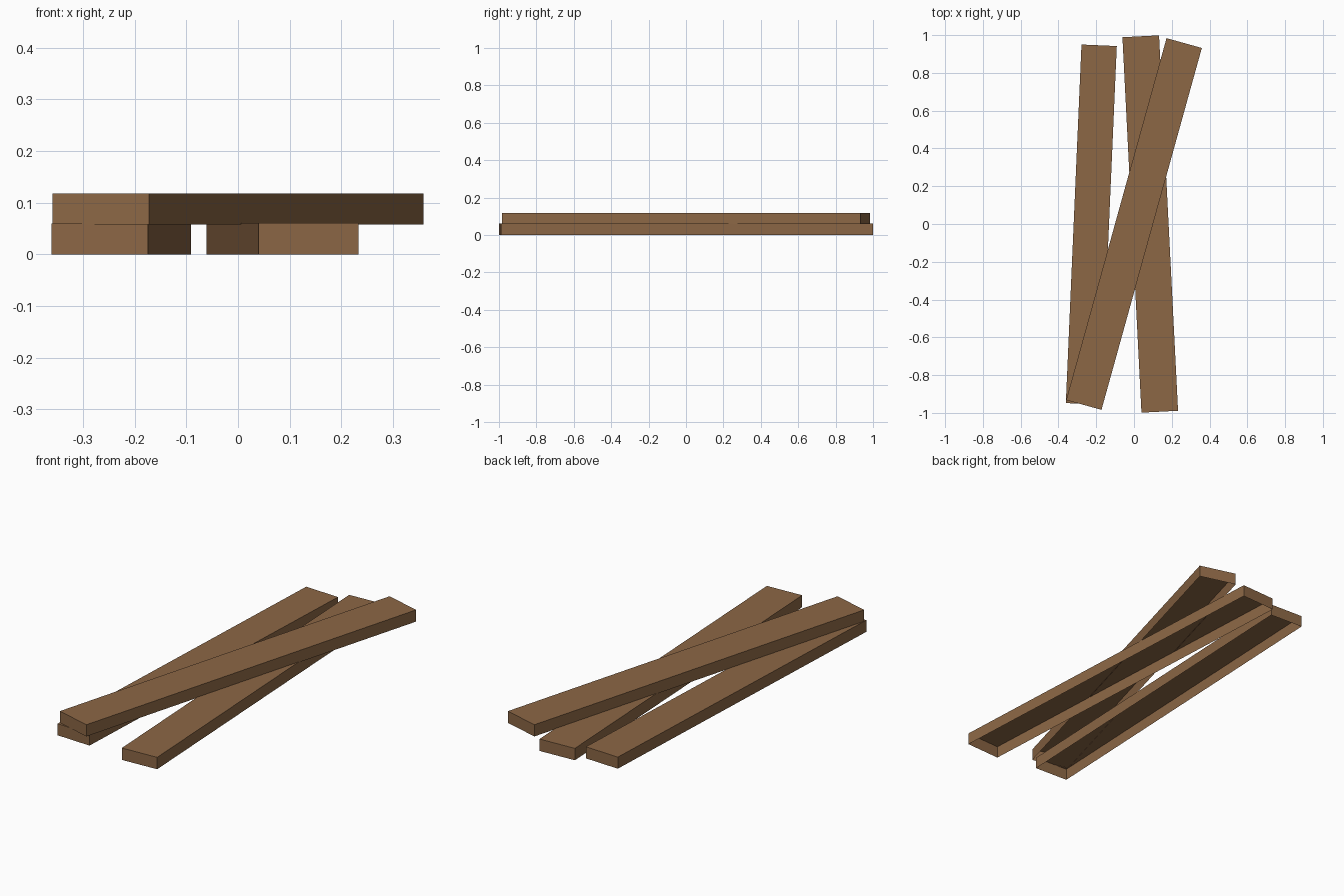
import bpy
import bmesh
from math import radians
from mathutils import Matrix

cube = bpy.data.objects.get("Cube")
if cube:
    bpy.data.objects.remove(cube, do_unlink=True)

# One wood colour
wood = bpy.data.materials.new("brown wood")
wood.use_nodes = True
color = (0.263, 0.136, 0.06, 1)
wood.diffuse_color = color
wood.node_tree.nodes["Principled BSDF"].inputs["Base Color"].default_value = color


def plank(name, center, size, base, turn):
    """Hollow plank, open underneath, turned about the vertical."""
    bm = bmesh.new()
    bmesh.ops.create_cube(bm, size=1)
    bm.normal_update()
    underside = [f for f in bm.faces if f.normal.z < -0.5]
    bmesh.ops.delete(bm, geom=underside, context='FACES_ONLY')
    bmesh.ops.scale(bm, vec=size, verts=bm.verts)
    mesh = bpy.data.meshes.new(name)
    bm.to_mesh(mesh)
    bm.free()
    mesh.materials.append(wood)
    obj = bpy.data.objects.new(name, mesh)
    place = Matrix.Translation((*center, base + size[2] / 2))
    obj.matrix_world = place @ Matrix.Rotation(radians(turn), 4, 'Z')
    bpy.context.collection.objects.link(obj)


# Two planks on the ground and one lying across them
plank("right_plank", (-0.226, -0.003), (0.187, 1.9, 0.0595), 0, -2.5)
plank("left_plank", (0.086, 0), (0.194, 1.99, 0.061), 0, 2.9)
plank("top_plank", (0, 0), (0.194, 1.988, 0.06), 0.058, -15.5)
